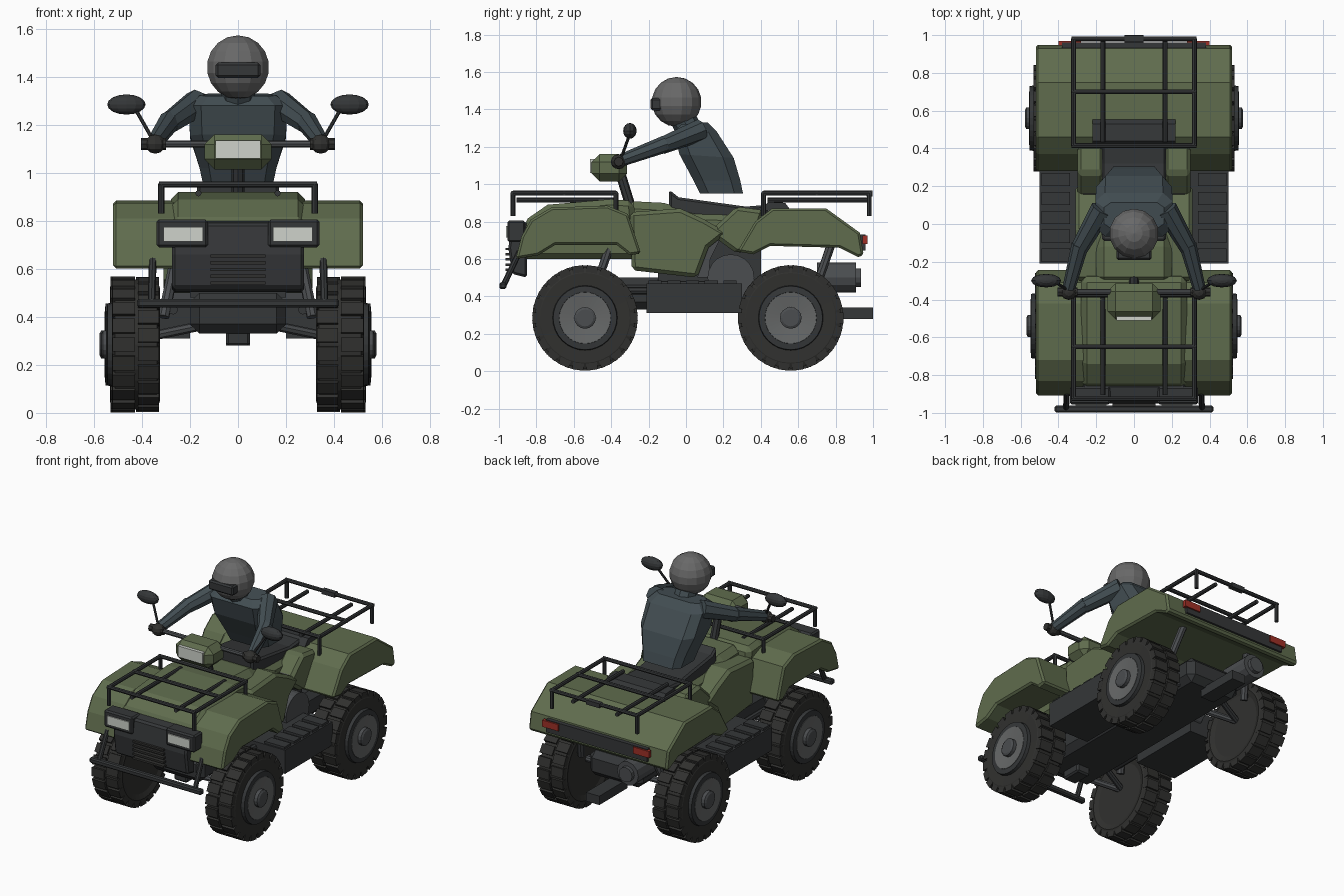
import bpy, bmesh, math
from mathutils import Vector, Matrix

if "Cube" in bpy.data.objects:
    bpy.data.objects.remove(bpy.data.objects["Cube"])


def material(name, r, g, b):
    m = bpy.data.materials.new(name)
    m.diffuse_color = (r, g, b, 1)
    m.use_nodes = True
    m.node_tree.nodes["Principled BSDF"].inputs["Base Color"].default_value = m.diffuse_color
    return m


GREEN = material("green_paint", .115, .15, .075)
DARK = material("dark_plastic", .035, .038, .04)
RUBBER = material("rubber", .03, .03, .028)
METAL = material("metal", .07, .075, .08)
RIM = material("rim_grey", .13, .135, .135)
CLOTH = material("cloth", .055, .075, .085)
HELMET = material("helmet_grey", .14, .14, .14)
LENS = material("lens", .62, .65, .6)
RED = material("red_lens", .35, .03, .02)


def finish(name, bm, mat, mirror=False, bevel=0):
    bmesh.ops.remove_doubles(bm, verts=bm.verts, dist=1e-5)
    bmesh.ops.recalc_face_normals(bm, faces=bm.faces)
    me = bpy.data.meshes.new(name)
    bm.to_mesh(me)
    bm.free()
    me.materials.append(mat)
    ob = bpy.data.objects.new(name, me)
    bpy.context.collection.objects.link(ob)
    if bevel:
        b = ob.modifiers.new("bevel", "BEVEL")
        b.width, b.segments, b.limit_method = bevel, 1, "ANGLE"
        b.angle_limit = math.radians(50)
    if mirror:
        ob.modifiers.new("mirror", "MIRROR")
    return ob


def add_box(bm, lo, hi, spin=None):
    lo, hi = Vector(lo), Vector(hi)
    m = Matrix.Translation((lo + hi) / 2) @ Matrix.Diagonal((*(hi - lo), 1))
    bmesh.ops.create_cube(bm, size=1, matrix=(spin or Matrix()) @ m)


def boxes(name, spans, mat, mirror=False, bevel=0):
    bm = bmesh.new()
    for lo, hi in spans:
        add_box(bm, lo, hi)
    return finish(name, bm, mat, mirror, bevel)


def prism(name, pts, x0, x1, mat, mirror=False, bevel=0):
    # side profile in (y, z), extruded along x
    bm = bmesh.new()
    f = bm.faces.new([bm.verts.new((x0, y, z)) for y, z in pts])
    g = bmesh.ops.extrude_face_region(bm, geom=[f])["geom"]
    bmesh.ops.translate(bm, vec=(x1 - x0, 0, 0),
                        verts=[v for v in g if isinstance(v, bmesh.types.BMVert)])
    return finish(name, bm, mat, mirror, bevel)


def rods(name, segs, mat, mirror=False, sides=8):
    # each segment: start, end, start radius, end radius
    bm = bmesh.new()
    for a, b, r0, r1 in segs:
        a, b = Vector(a), Vector(b)
        rot = (b - a).to_track_quat("Z", "Y").to_matrix().to_4x4()
        bmesh.ops.create_cone(bm, cap_ends=True, segments=sides, radius1=r0, radius2=r1,
                              depth=(b - a).length,
                              matrix=Matrix.Translation((a + b) / 2) @ rot)
    return finish(name, bm, mat, mirror)


def loft(name, rings, mat, mirror=False):
    bm = bmesh.new()
    loops = [[bm.verts.new(p) for p in ring] for ring in rings]
    n = len(loops[0])
    for a, b in zip(loops, loops[1:]):
        for i in range(n):
            j = (i + 1) % n
            bm.faces.new((a[i], a[j], b[j], b[i]))
    bm.faces.new(loops[0])
    bm.faces.new(loops[-1])
    return finish(name, bm, mat, mirror)


def lathe(name, prof, c, mat, n=32):
    # profile of (x, radius) spun about the axle centre c
    ang = [2 * math.pi * i / n for i in range(n)]
    return loft(name, [[(c[0] + x, c[1] + r * math.cos(a), c[2] + r * math.sin(a)) for a in ang]
                       for x, r in prof], mat, True)


def ball(name, c, size, mat, mirror=False, u=16, v=10):
    bm = bmesh.new()
    bmesh.ops.create_uvsphere(bm, u_segments=u, v_segments=v, radius=1,
                              matrix=Matrix.Translation(c) @ Matrix.Diagonal((*size, 1)))
    return finish(name, bm, mat, mirror)


# wheels with lugged tyres
for end, c in (("front", (-.008, -.54, .285)), ("rear", (0, .56, .285))):
    lathe(end + "_tyre", [(.345, .02), (.345, .2), (.333, .235), (.345, .27), (.52, .27),
                          (.533, .24), (.53, .16)], c, RUBBER)
    lathe(end + "_rim_lip", [(.52, .175), (.552, .17), (.555, .138), (.53, .13)], c, DARK)
    lathe(end + "_rim", [(.53, .137), (.557, .137), (.547, .06)], c, RIM)
    lathe(end + "_hub", [(.53, .058), (.57, .058), (.577, .045)], c, METAL, 16)
    bm = bmesh.new()
    for i in range(44):
        spin = Matrix.Translation(c) @ Matrix.Rotation(math.pi * i / 22, 4, "X")
        x0, x1 = ((.337, .425), (.438, .531))[i % 2]
        add_box(bm, (x0, -.03, .24), (x1, .03, .281), spin)
    finish(end + "_tread", bm, RUBBER, True)
    # suspension arms and shocks
    y = c[1]
    rods(end + "_suspension", [((.12, y + d, .37), (.36, y, .32), .02, .02) for d in (-.1, .1)],
         METAL, True)
    ys = -.5 if y < 0 else .68
    rods(end + "_shock", [((.31, ys, .4), (.25, ys + .1, .69), .024, .024)], METAL, True)

# chassis and engine
boxes("chassis", [((-.2, -.68, .33), (.2, .78, .5))], DARK, bevel=.04)
boxes("front_differential", [((-.05, -.62, .28), (.05, -.48, .34))], DARK, bevel=.01)
boxes("engine", [((-.2, -.15, .48), (.2, .4, .72))], DARK)
rods("engine_cover", [((.18, .24, .5), (.28, .24, .5), .125, .125)], METAL, True, 20)
prism("engine_brace", [(.06, .5), (.12, .5), (.13, .6), (.19, .72), (.16, .78), (.07, .68), (.1, .62)],
      .2, .27, METAL, True)
rods("frame_tube", [((.27, -.5, .43), (.27, -.1, .43), .02, .02)], DARK, True)
boxes("footboard", [((.2, -.21, .31), (.5, .3, .47))]
      + [((.34, -.2 + i * .1, .46), (.49, -.13 + i * .1, .485)) for i in range(5)], DARK, True)
rods("muffler", [((-.2, .7, .5), (-.2, .91, .5), .08, .08), ((-.2, .9, .5), (-.2, .935, .5), .05, .05),
                 ((-.2, .4, .48), (-.2, .72, .5), .03, .03)], METAL, sides=12)
boxes("tow_hitch", [((-.05, .7, .28), (.05, 1, .34))], DARK)

# green bodywork
front = [(-.91, .6), (-.88, .72), (-.83, .81), (-.72, .875), (-.42, .885), (-.31, .84), (-.24, .63),
         (-.3, .62), (-.37, .675), (-.7, .675), (-.79, .62)]
rear = [(.275, .64), (.37, .8), (.46, .87), (.75, .87), (.93, .74), (.95, .62), (.92, .61),
        (.82, .66), (.45, .67), (.36, .625)]
prism("front_fenders", front, -.52, .52, GREEN, bevel=.012)
prism("rear_fenders", rear, -.52, .52, GREEN, bevel=.012)
prism("hood", [(-.88, .6), (-.87, .8), (-.74, .89), (-.4, .92), (-.28, .91), (-.25, .6)],
      -.28, .28, GREEN, bevel=.03)
prism("tank", [(-.32, .7), (-.32, .91), (-.12, .9), (.05, .85), (.45, .84), (.45, .65)],
      -.2, .2, GREEN, bevel=.04)
prism("side_panel", [(-.29, .54), (-.3, .85), (-.03, .87), (.1, .81), (.22, .74), (.12, .66), (.06, .5)],
      .15, .31, GREEN, True, .02)
prism("rear_side_panel", [(.12, .74), (.27, .88), (.42, .86), (.35, .65), (.27, .63)],
      .16, .3, GREEN, True, .02)

# seat
prism("seat", [(-.09, .84), (-.09, .97), (-.04, .93), (.32, .88), (.44, .89), (.44, .8)],
      -.17, .17, DARK, bevel=.012)
prism("rear_pad", [(.4, .86), (.44, .905), (.53, .9), (.56, .86)], -.22, .22, DARK)

# front grille, headlights and bumper
prism("grille", [(-.93, .52), (-.95, .66), (-.93, .79), (-.85, .8), (-.85, .5)], -.275, .275, DARK, bevel=.012)
boxes("grille_slats", [((-.115, -.965, .535 + i * .028), (.115, -.93, .548 + i * .028)) for i in range(5)], RUBBER)
boxes("headlight_housing", [((.125, -.955, .69), (.34, -.86, .805))], DARK, True, .01)
boxes("headlight", [((.145, -.962, .715), (.31, -.945, .775))], LENS, True)
boxes("bumper_bar", [((-.42, -.998, .44), (.42, -.96, .475))], DARK, bevel=.008)
rods("bumper_support", [((.36, -.975, .46), (.355, -.89, .64), .016, .016)], DARK, True)

# tail panel and lights
boxes("tail_panel", [((-.38, .92, .645), (.38, .96, .73))], DARK)
boxes("tail_light", [((.28, .945, .68), (.4, .97, .725))], RED, True)

# cargo racks
for end, y0, y1, ym in (("front", -.925, -.375, -.65), ("rear", .415, .98, .7)):
    r, zt, zb = .013, .952, .915
    s = [((-.33, y, zt), (.33, y, zt), r, r) for y in (y0, y1, ym)]
    for x in (-.32, .32):
        s += [((x, y0, zt), (x, y1, zt), r, r)]
        s += [((x, y, .83), (x, y, zt), r, r) for y in (y0, y1)]
    s += [((x, y0 + .02, zb), (x, y1, zb), r, r) for x in (-.165, .165)]
    rods(end + "_rack", s, DARK)
boxes("rear_rack_plate", [((-.05, .965, .935), (.05, .998, .965))], DARK)

# steering
rods("steering_column", [((0, -.29, .86), (0, -.37, 1.12), .027, .027)], DARK)
rods("handlebar", [((-.4, -.36, 1.12), (.4, -.36, 1.12), .015, .015)], METAL)
rods("grip", [((.3, -.36, 1.12), (.405, -.36, 1.12), .025, .025)], RUBBER, True)
boxes("headlight_pod", [((-.14, -.505, 1.015), (.14, -.315, 1.16))], GREEN, bevel=.042)
boxes("pod_lens", [((-.093, -.512, 1.06), (.093, -.49, 1.135))], LENS)
rods("mirror_stem", [((.35, -.35, 1.13), (.43, -.3, 1.27), .008, .008)], DARK, True)
ball("mirror", (.465, -.3, 1.285), (.08, .036, .042), DARK, True, 12, 8)

# rider
octo = [(1, -.6), (1, .6), (.75, 1), (-.75, 1), (-1, .6), (-1, -.6), (-.75, -1), (.75, -1)]
loft("rider_torso", [[(hx * u, cy + hy * v, z + k * v) for u, v in octo]
                     for cy, z, hx, hy, k in ((.19, .95, .145, .115, 0), (.165, 1.02, .16, .125, 0),
                                              (.11, 1.15, .2, .145, -.01), (.05, 1.28, .205, .115, 0),
                                              (.045, 1.325, .16, .07, .005))], CLOTH)
rods("rider_arm", [((.17, .08, 1.29), (.29, -.13, 1.205), .06, .046),
                   ((.285, -.11, 1.215), (.345, -.34, 1.13), .046, .034)], CLOTH, True)
ball("rider_hand", (.345, -.36, 1.12), (.045, .042, .04), RUBBER, True, 10, 6)
rods("rider_neck", [((0, .02, 1.28), (0, -.03, 1.38), .07, .07)], CLOTH)
ball("helmet", (0, -.05, 1.44), (.133, .133, .133), HELMET, u=14, v=9)
boxes("visor", [((-.093, -.19, 1.395), (.093, -.13, 1.46))], DARK, bevel=.01)
